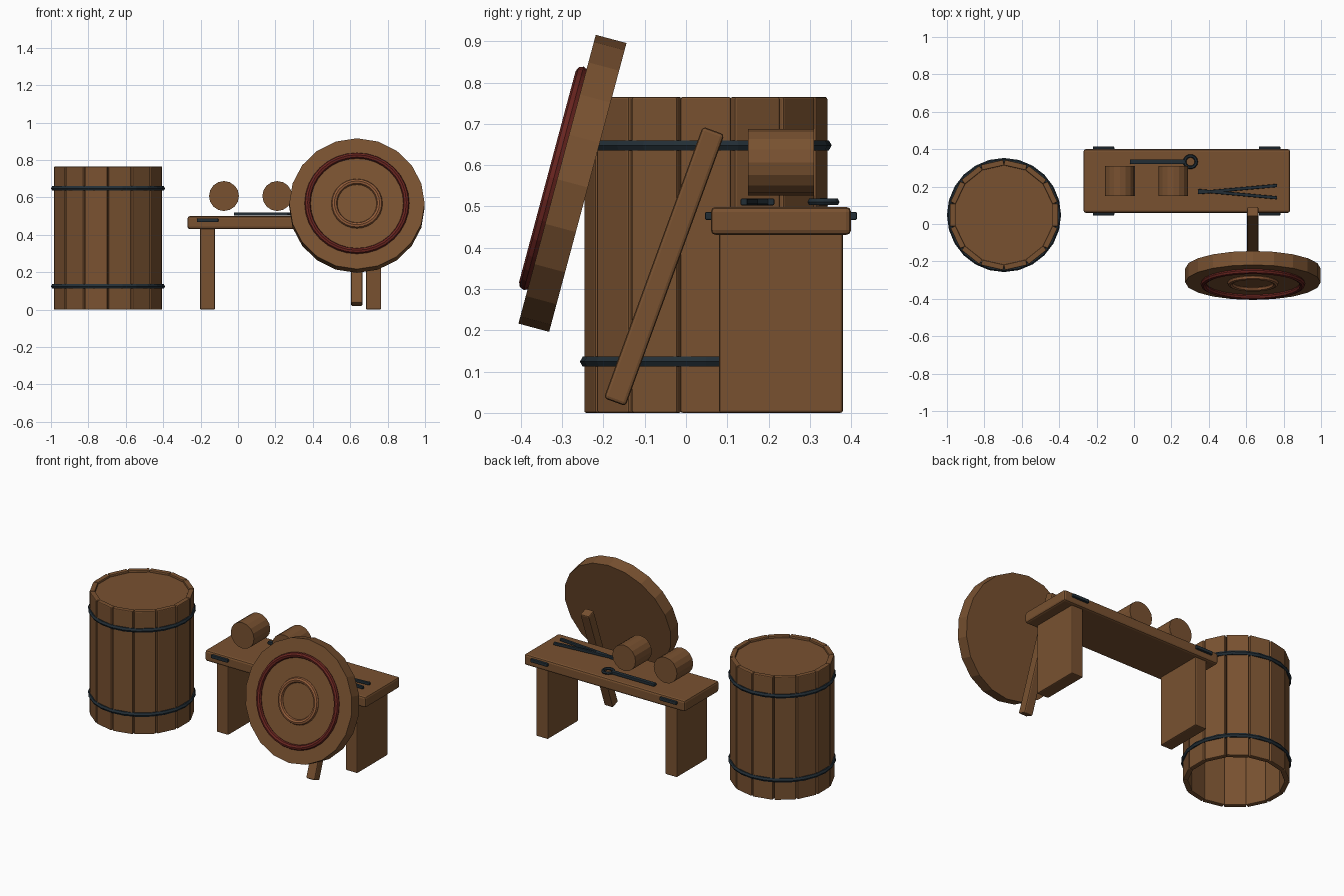
import bpy
from math import radians, pi, cos, sin, atan2
from mathutils import Matrix, Vector

cube = bpy.data.objects.get("Cube")
if cube:
    bpy.data.objects.remove(cube, do_unlink=True)


def material(name, rgb):
    m = bpy.data.materials.new(name)
    m.use_nodes = True
    m.diffuse_color = (*rgb, 1)
    m.node_tree.nodes["Principled BSDF"].inputs["Base Color"].default_value = (*rgb, 1)
    return m


WOOD = material("brown wood", (0.19, 0.083, 0.030))
IRON = material("dark iron", (0.016, 0.027, 0.036))
RED = material("dark red paint", (0.14, 0.018, 0.014))
COPPER = material("copper", (0.28, 0.105, 0.040))


def finish(name, mat, matrix, bevel=0):
    o = bpy.context.object
    o.name = name
    o.data.materials.append(mat)
    o.matrix_world = matrix
    if bevel:
        b = o.modifiers.new("Bevel", "BEVEL")
        b.width, b.segments = bevel, 2
    return o


def at(x, y, z):
    return Matrix.Translation((x, y, z))


def box(name, size, matrix, mat, bevel=0):
    bpy.ops.mesh.primitive_cube_add(size=1)
    bpy.context.object.data.transform(Matrix.Diagonal((*size, 1)))
    return finish(name, mat, matrix, bevel)


def cylinder(name, r, depth, sides, matrix, mat, bevel=0):
    bpy.ops.mesh.primitive_cylinder_add(vertices=sides, radius=r, depth=depth)
    return finish(name, mat, matrix, bevel)


def ring(name, major, minor, segs, sides, matrix, mat):
    bpy.ops.mesh.primitive_torus_add(major_radius=major, minor_radius=minor,
                                     major_segments=segs, minor_segments=sides)
    return finish(name, mat, matrix)


def rod(name, a, b, width, height, mat):
    a, b = Vector(a), Vector(b)
    d = b - a
    m = Matrix.Translation((a + b) / 2) @ Matrix.Rotation(atan2(d.y, d.x), 4, "Z")
    return box(name, (d.length, width, height), m, mat, 0.004)


# Barrel: separate staves, recessed lid, two hoops, open underneath
STAVES = 14
barrel = at(-0.695, 0.048, 0)
for i in range(STAVES):
    turn = Matrix.Rotation(2 * pi * i / STAVES, 4, "Z")
    box(f"barrel_stave_{i + 1}", (0.03, 0.122, 0.765),
        barrel @ turn @ at(0.274, 0, 0.3825), WOOD, 0.005)
cylinder("barrel_lid", 0.272, 0.02, 28, barrel @ at(0, 0, 0.742), WOOD)
for name, z in (("lower", 0.124), ("upper", 0.648)):
    ring(f"barrel_hoop_{name}", 0.291, 0.014, 24, 6, barrel @ at(0, 0, z), IRON)

# Bench: slab top, two plank legs, iron straps on the long edges
box("bench_top", (1.105, 0.34, 0.068), at(0.2825, 0.23, 0.465), WOOD, 0.012)
for side, x, strap_x in (("right", -0.163, -0.163), ("left", 0.725, 0.725)):
    box(f"bench_leg_{side}", (0.08, 0.30, 0.44), at(x, 0.23, 0.22), WOOD, 0.006)
    for edge, y in (("front", 0.055), ("back", 0.405)):
        box(f"bench_strap_{edge}_{side}", (0.115, 0.018, 0.02),
            at(strap_x, y, 0.477), IRON, 0.004)

# Two short logs lying above the bench
for name, x in (("right", -0.075), ("left", 0.21)):
    cylinder(f"log_{name}", 0.08, 0.16, 16,
             at(x, 0.23, 0.607) @ Matrix.Rotation(pi / 2, 4, "X"), WOOD)

# Poker with a ring handle
rod("poker_shaft", (-0.022, 0.333, 0.511), (0.27, 0.333, 0.511), 0.025, 0.018, IRON)
ring("poker_ring", 0.031, 0.009, 14, 6, at(0.302, 0.333, 0.511), IRON)

# Tongs: two arms crossing near the jaw
for name, s in (("front", -1), ("back", 1)):
    rod(f"tongs_arm_{name}", (0.342, 0.173 - s * 0.006, 0.511),
        (0.765, 0.173 + s * 0.033, 0.511), 0.017, 0.017, IRON)

# Round shield leaning back, its axis facing front and slightly up
shield = at(0.636, -0.275, 0.556) @ Matrix.Rotation(radians(75), 4, "X")
cylinder("shield_board", 0.362, 0.077, 20, shield, WOOD)
ring("shield_red_band", 0.264, 0.016, 32, 8, shield @ at(0, 0, 0.047), RED)
ring("shield_copper_ring", 0.121, 0.016, 28, 8, shield @ at(0, 0, 0.041), COPPER)

# Prop stick behind the shield
box("shield_prop", (0.06, 0.056, 0.70),
    at(0.635, -0.053, 0.355) @ Matrix.Rotation(radians(-20), 4, "X"), WOOD, 0.008)
